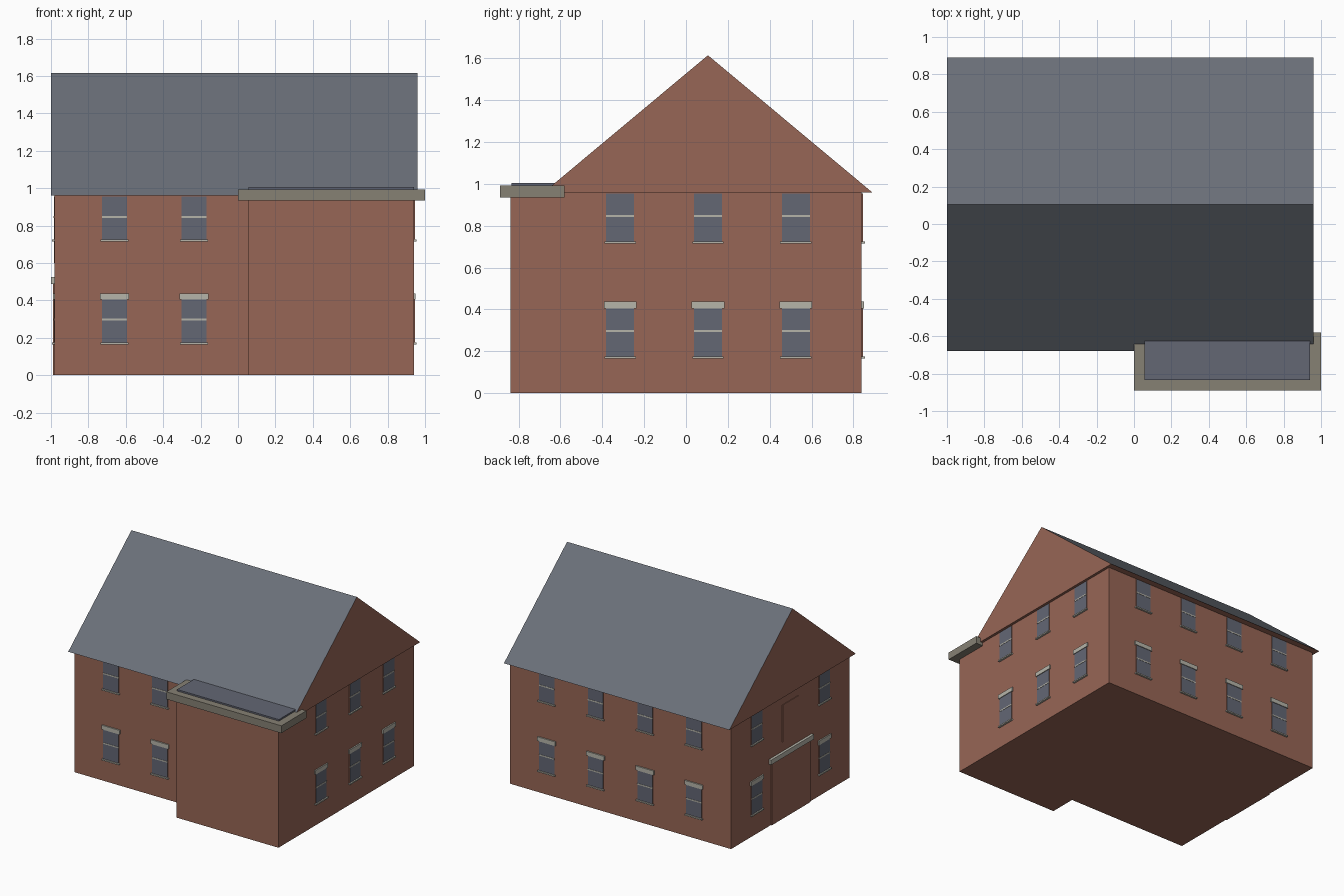
import bpy, bmesh
from math import pi

cube = bpy.data.objects.get("Cube")
if cube:
    bpy.data.objects.remove(cube, do_unlink=True)


def material(name, rgb):
    m = bpy.data.materials.new(name)
    m.use_nodes = True
    m.diffuse_color = (*rgb, 1)
    m.node_tree.nodes["Principled BSDF"].inputs["Base Color"].default_value = (*rgb, 1)
    return m


BRICK, SLATE, GLASS, STONE, COPING = range(5)
MATS = [
    material("brick", (0.31, 0.132, 0.092)),
    material("slate", (0.145, 0.16, 0.19)),
    material("blue_grey_glass", (0.125, 0.135, 0.175)),
    material("pale_stone", (0.47, 0.46, 0.40)),
    material("coping_stone", (0.24, 0.22, 0.175)),
]


def add_box(bm, lo, hi, mat):
    """Add a box spanning two corners and return its faces."""
    verts = bmesh.ops.create_cube(bm, size=1)["verts"]
    for v in verts:
        v.co = [lo[i] if v.co[i] < 0 else hi[i] for i in range(3)]
    faces = {f for v in verts for f in v.link_faces}
    for f in faces:
        f.material_index = mat
    return faces


def extrude_profile(bm, points, offset, mat):
    """Extrude a closed outline along an offset."""
    base = bm.faces.new([bm.verts.new(p) for p in points])
    geom = bmesh.ops.extrude_face_region(bm, geom=[base], use_keep_orig=True)["geom"]
    moved = [g for g in geom if isinstance(g, bmesh.types.BMVert)]
    bmesh.ops.translate(bm, verts=moved, vec=offset)
    bmesh.ops.recalc_face_normals(bm, faces=bm.faces[:])
    for f in bm.faces:
        f.material_index = mat


def finish_mesh(name, bm):
    mesh = bpy.data.meshes.new(name)
    bm.normal_update()
    bm.to_mesh(mesh)
    bm.free()
    for m in MATS:
        mesh.materials.append(m)
    return mesh


def place(name, mesh, loc=(0, 0, 0), turn=0):
    ob = bpy.data.objects.new(name, mesh)
    ob.location = loc
    ob.rotation_euler.z = turn
    bpy.context.collection.objects.link(ob)
    return ob


def box(name, lo, hi, mat):
    bm = bmesh.new()
    add_box(bm, lo, hi, mat)
    return place(name, finish_mesh(name, bm))


LEFT, RIGHT, FRONT, BACK = -0.98, 0.94, -0.63, 0.84
EAVE, RIDGE = 0.96, 1.615

# Brick walls with the projecting front bay, as one L-shaped block
bm = bmesh.new()
outline = [(LEFT, FRONT), (0.055, FRONT), (0.055, -0.84),
           (RIGHT, -0.84), (RIGHT, BACK), (LEFT, BACK)]
extrude_profile(bm, [(x, y, 0) for x, y in outline], (0, 0, EAVE), BRICK)
place("walls", finish_mesh("walls", bm))

# Gabled roof: slate slopes, brick gable ends
bm = bmesh.new()
gable = [(-1, -0.68, EAVE), (-1, 0.89, EAVE), (-1, 0.105, RIDGE)]
extrude_profile(bm, gable, (1.96, 0, 0), BRICK)
for f in bm.faces:
    if f.normal.z > 0.3:
        f.material_index = SLATE
place("roof", finish_mesh("roof", bm))

# Flat roof of the bay
box("bay_coping", (0, -0.89, 0.935), (1, -0.58, 0.993), COPING)
box("bay_flat_roof", (0.055, -0.835, 0.95), (RIGHT, -0.6, 1.005), GLASS)


# Sash windows, outward direction is -y before turning
def window_mesh(name, height, bar, lintel):
    bm = bmesh.new()
    half = 0.067
    for f in add_box(bm, (-half, -0.005, 0), (half, 0.01, height), BRICK):
        f.normal_update()
        if f.normal.y < -0.5:
            f.material_index = GLASS
    add_box(bm, (-half, -0.007, bar - 0.005), (half, 0, bar + 0.005), STONE)
    add_box(bm, (-0.075, -0.015, -0.005), (0.075, 0.01, 0.005), STONE)
    if lintel:
        add_box(bm, (-0.078, -0.01, height - 0.005), (0.078, 0.01, height + 0.028), STONE)
    return finish_mesh(name, bm)


lower = window_mesh("lower_window", 0.24, 0.128, True)
upper = window_mesh("upper_window", 0.235, 0.126, False)

columns = [-0.66, -0.235, 0.195, 0.62]
rows = [-0.315, 0.105, 0.525]
spots = [("front", (x, FRONT), 0) for x in columns[:2]]
spots += [("back", (x, BACK), pi) for x in columns]
spots += [("left", (RIGHT, y), pi / 2) for y in rows]
spots += [("right", (LEFT, y), -pi / 2) for y in (rows[0], rows[2])]
for side, (x, y), turn in spots:
    place(side + "_lower_window", lower, (x, y, 0.17), turn)
    place(side + "_upper_window", upper, (x, y, 0.72), turn)

# Bricked-up entrance and window in the end wall
mid = rows[1]
box("entrance_panel", (LEFT - 0.008, mid - 0.24, 0), (LEFT + 0.01, mid + 0.24, 0.49), BRICK)
box("entrance_lintel", (-1, mid - 0.265, 0.487), (LEFT + 0.01, mid + 0.265, 0.525), STONE)
box("blind_window", (LEFT - 0.005, mid - 0.1, 0.6), (LEFT + 0.01, mid + 0.1, 0.89), BRICK)
